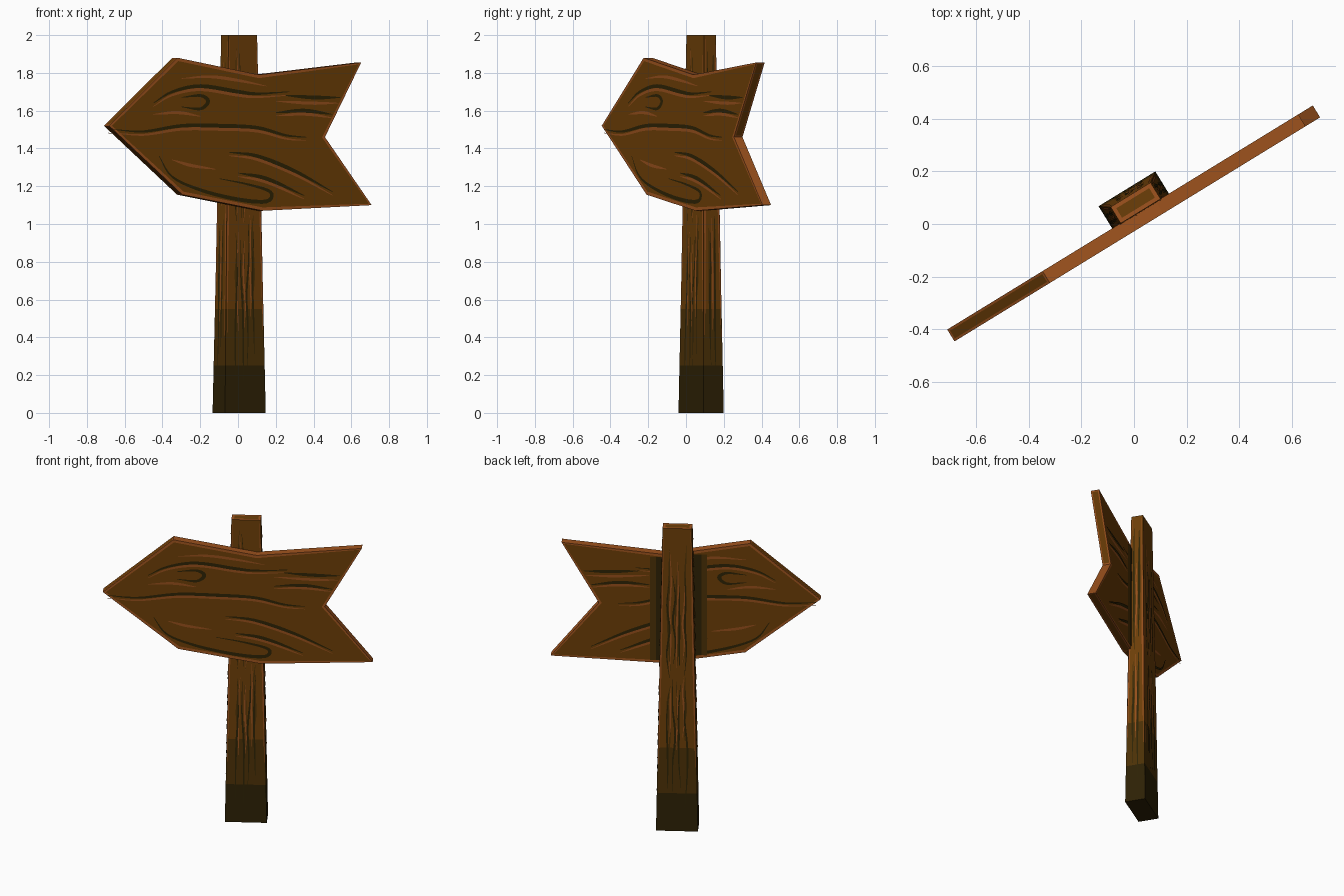
import bpy, bmesh, math, random
from mathutils import Matrix, Vector

if "Cube" in bpy.data.objects:
    bpy.data.objects.remove(bpy.data.objects["Cube"])

random.seed(4)
TURN = Matrix.Rotation(math.radians(31.5), 4, 'Z')   # whole sign is turned about z


def mat(name, r, g, b):
    m = bpy.data.materials.new(name)
    lin = [((c / 255 + 0.055) / 1.055) ** 2.4 for c in (r, g, b)]
    m.diffuse_color = (*lin, 1)
    m.use_nodes = True
    m.node_tree.nodes["Principled BSDF"].inputs["Base Color"].default_value = m.diffuse_color
    return m


BOARD = mat("board brown", 108, 61, 6)
EDGE = mat("worn edge", 160, 84, 30)
DARK = mat("dark grain", 46, 35, 4)
LIGHT = mat("light grain", 150, 79, 28)
POST = mat("post brown", 108, 62, 8)
POST_MID = mat("damp post", 76, 49, 6)
POST_LOW = mat("muddy post foot", 46, 33, 4)


def finish(name, bm, mats):
    bmesh.ops.transform(bm, matrix=TURN, verts=bm.verts)
    me = bpy.data.meshes.new(name)
    bm.to_mesh(me)
    bm.free()
    for m in mats:
        me.materials.append(m)
    ob = bpy.data.objects.new(name, me)
    bpy.context.collection.objects.link(ob)
    return ob


# Arrow board: extruded outline, thin worn rim on both faces
FRONT, BACK = -0.024, 0.029
outline = [(-0.815, 1.52), (-0.39, 1.88), (0.115, 1.79), (0.75, 1.855),
           (0.525, 1.46), (0.815, 1.10), (0.138, 1.07), (-0.36, 1.155)]
bm = bmesh.new()
face = bm.faces.new([bm.verts.new((s, FRONT, z)) for s, z in outline])
ext = bmesh.ops.extrude_face_region(bm, geom=[face])
for v in ext["geom"]:
    if isinstance(v, bmesh.types.BMVert):
        v.co.y = BACK
bmesh.ops.recalc_face_normals(bm, faces=bm.faces)
caps = [f for f in bm.faces if abs(f.normal.y) > 0.9]
sides = [f for f in bm.faces if f not in caps]
for f in sides:
    f.material_index = 1 if f.normal.z > 0 else 0
for f in caps:
    for r in bmesh.ops.inset_region(bm, faces=[f], thickness=0.018)["faces"]:
        r.material_index = 1
# every narrow side has a worn rim; shoulder and undersides keep a brown middle
middle = [f for f in sides if f.normal.z < 0 or f.normal.x < -0.5]
for r in bmesh.ops.inset_individual(bm, faces=middle, thickness=0.013)["faces"]:
    r.material_index = 1
for f in middle:
    f.material_index = 0
finish("arrow_board", bm, [BOARD, EDGE])


# Post: tapered block, cut into height bands for colour
def half_w(z):
    return 0.1265 - 0.0188 * z


def half_t(z):
    return 0.063 - 0.0132 * z


YC = 0.065
bm = bmesh.new()
bmesh.ops.create_cube(bm, size=2)
for v in bm.verts:
    z = v.co.z + 1
    v.co = (0.047 + v.co.x * half_w(z), YC + v.co.y * half_t(z), z)
for h in (0.25, 0.55):
    bmesh.ops.bisect_plane(bm, geom=bm.verts[:] + bm.edges[:] + bm.faces[:],
                           plane_co=(0, 0, h), plane_no=(0, 0, 1))
for f in bm.faces:
    h = f.calc_center_median().z
    f.material_index = 2 if h < 0.25 else 1 if h < 0.55 else 0
top = [f for f in bm.faces if f.normal.z > 0.9]
for r in bmesh.ops.inset_region(bm, faces=top, thickness=0.022)["faces"]:
    r.material_index = 3
finish("post", bm, [POST, POST_MID, POST_LOW, EDGE])


# Grain: thin tapered ribbons laid just over a surface
def smooth(pts, n=5):
    p = [Vector(q) for q in pts]
    p = [2 * p[0] - p[1]] + p + [2 * p[-1] - p[-2]]
    out = []
    for i in range(1, len(p) - 2):
        a, b, c, d = p[i - 1:i + 3]
        for k in range(n):
            t = k / n
            out.append(0.5 * (2 * b + (c - a) * t + (2 * a - 5 * b + 4 * c - d) * t * t
                              + (3 * b - a - 3 * c + d) * t ** 3))
    return out + [p[-2]]


def ribbons(name, strokes, width, place, out, m):
    bm = bmesh.new()
    for st in strokes:
        c = smooth(st)
        rows = []
        for i, q in enumerate(c):
            d = (c[min(i + 1, len(c) - 1)] - c[max(i - 1, 0)]).normalized()
            w = width / 2 * (0.15 + 0.85 * math.sin(math.pi * i / (len(c) - 1)))
            side = Vector((-d.y, d.x)) * w
            rows.append([bm.verts.new(place(*(q + side))), bm.verts.new(place(*(q - side)))])
        for a, b in zip(rows, rows[1:]):
            f = bm.faces.new((a[0], a[1], b[1], b[0]))
            f.normal_update()
            if f.normal.dot(Vector(out)) < 0:
                f.normal_flip()
    finish(name, bm, [m])


dark = [
    [(-.66, 1.50), (-.5, 1.49), (-.3, 1.52), (-.1, 1.52), (.1, 1.51), (.25, 1.47), (.36, 1.46)],
    [(-.45, 1.64), (-.35, 1.70), (-.2, 1.73), (0, 1.70), (.1, 1.69), (.27, 1.70)],
    [(-.3, 1.62), (-.2, 1.61), (-.16, 1.65), (-.2, 1.68), (-.3, 1.67)],
    [(-.05, 1.38), (.1, 1.36), (.3, 1.28), (.5, 1.17)],
    [(-.42, 1.36), (-.35, 1.25), (-.2, 1.18), (0, 1.13), (.15, 1.12), (.17, 1.17),
     (.05, 1.21), (-.1, 1.24)],
    [(0, 1.27), (.15, 1.24), (.35, 1.15)],
    [(.2, 1.59), (.35, 1.60), (.5, 1.58)],
    [(.25, 1.68), (.4, 1.67), (.54, 1.67)],
]
light = [
    [(-.3, 1.77), (-.15, 1.78), (0, 1.76), (.15, 1.73)],
    [(-.45, 1.58), (-.32, 1.59), (-.2, 1.57)],
    [(-.35, 1.34), (-.25, 1.31), (-.12, 1.29)],
    [(.2, 1.65), (.38, 1.64), (.53, 1.64)],
]
# a paler line follows each open dark one
light += [[(x, z - 0.018) for x, z in dark[i]] for i in (0, 1, 3, 5, 6)]
for side, y, n in (("front", FRONT, -1), ("back", BACK, 1)):
    def on_board(x, z, y=y + n * 0.003):
        return ((x - 0.0125) / 0.853, y, z)

    def under(x, z, y=y + n * 0.002):
        return ((x - 0.0125) / 0.853, y, z)
    ribbons(side + "_dark_grain", dark, 0.021, on_board, (0, n, 0), DARK)
    ribbons(side + "_light_grain", light, 0.017, under, (0, n, 0), LIGHT)

# Two-tone dark stain on the board's back beside the post
for name, m, y, wide in (("outer", POST_MID, 0.0042, 0.035), ("inner", POST_LOW, 0.005, 0)):
    bm = bmesh.new()
    for a, b, lo, hi in ((-0.095 - wide, -0.04, 1.13, 1.80), (0.13, 0.18 + wide, 1.09, 1.775)):
        f = bm.faces.new([bm.verts.new((s, BACK + y, z)) for s, z in
                          ((a, lo), (a, hi), (b, hi), (b, lo))])
        f.normal_update()
        if f.normal.y < 0:
            f.normal_flip()
    finish("back_stain_" + name, bm, [m])


# Post grain: wavy upright streaks on the four sides
def streaks(count, half, low=0.1):
    res = []
    for i in range(count):
        a = half * (-0.8 + 1.6 * (i + 0.5) / count)
        z, end = random.uniform(low, low + 0.25), random.uniform(0.9, 1.05)
        for z0, z1 in ((z, end), (end + 0.1, random.uniform(1.6, 1.93))):
            res.append([(a + random.uniform(-.1, .1) * half, z0 + (z1 - z0) * k / 4)
                        for k in range(5)])
    return res


# Worn lines beside the upright corners
def corners(half):
    return [[(s * (half(z) - 0.007), z) for z in (0.4, 0.8, 1.2, 1.6, 1.98)] for s in (-1, 1)]


def post_grain(name, place, out, half, counts):
    d, mid, lt = counts
    ribbons("post_%s_dark" % name, streaks(d, half(1.9)), 0.012, place(0.003), out, DARK)
    ribbons("post_%s_damp" % name, streaks(mid, half(1.9), 0.4), 0.016, place(0.0015), out, POST_MID)
    ribbons("post_%s_light" % name, streaks(lt, half(1.9) * 0.8, 0.4) + corners(half), 0.011,
            place(0.0022), out, LIGHT)


for name, n in (("front", -1), ("back", 1)):
    post_grain(name, lambda o, n=n: lambda a, z: (0.047 + a, YC + n * (half_t(z) + o), z),
               (0, n, 0), half_w, (4, 3, 3))
for name, n in (("left", -1), ("right", 1)):
    post_grain(name, lambda o, n=n: lambda a, z: (0.047 + n * (half_w(z) + o), YC + a, z),
               (n, 0, 0), half_t, (2, 2, 1))
